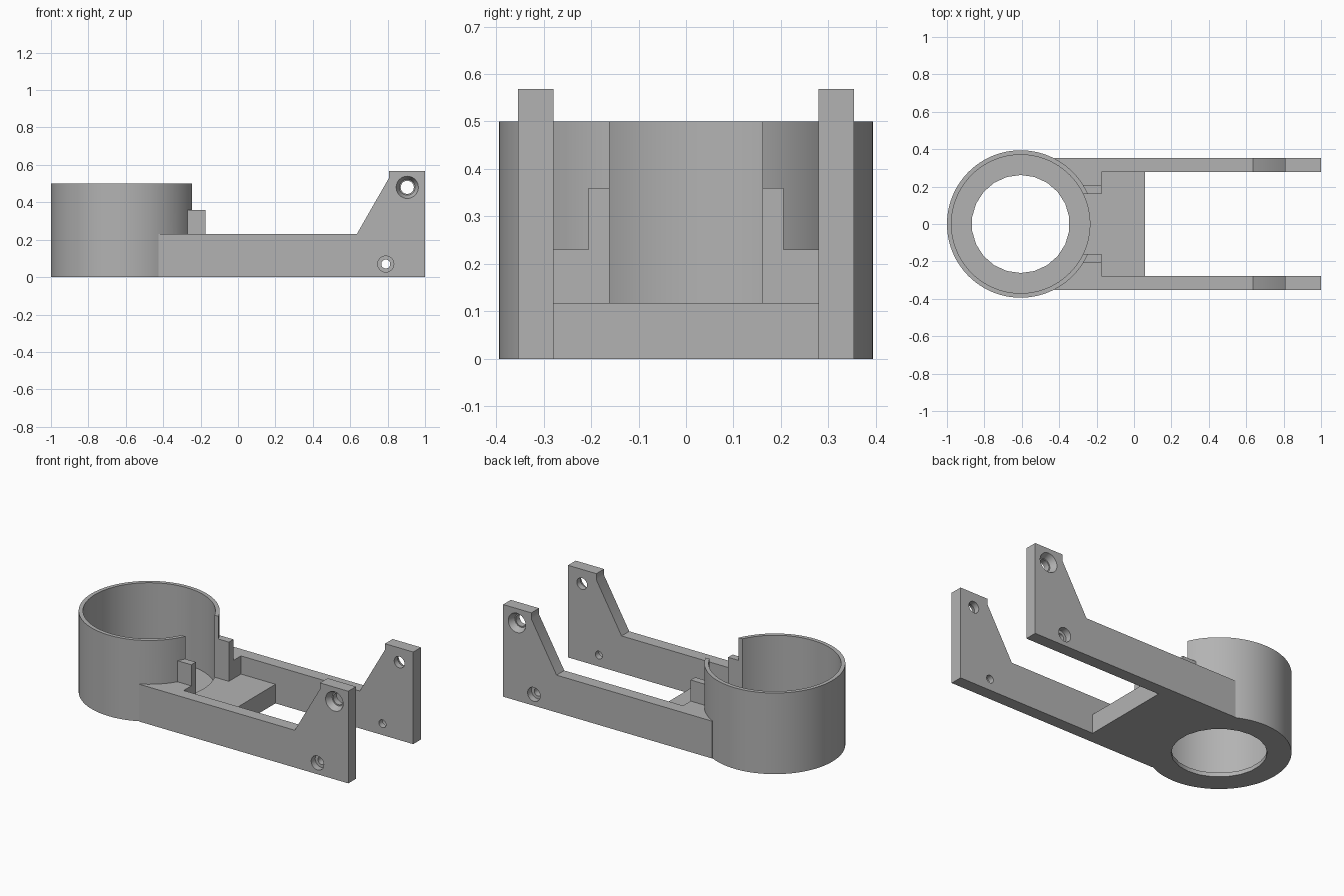
import bpy, bmesh, math
from mathutils import Matrix

cube = bpy.data.objects.get("Cube")
if cube:
    bpy.data.objects.remove(cube, do_unlink=True)

grey = bpy.data.materials.new("plain grey")
grey.use_nodes = True
colour = (0.45, 0.45, 0.45, 1)
grey.diffuse_color = colour
grey.node_tree.nodes["Principled BSDF"].inputs["Base Color"].default_value = colour

CUP_X, CUP_R, BORE_R, CUP_H = -0.606, 0.394, 0.37, 0.5
ARM_IN, ARM_OUT, ARM_H = 0.279, 0.354, 0.23
SLOT, DECK_H = 0.161, 0.118


def finish(name, bm):
    bmesh.ops.recalc_face_normals(bm, faces=bm.faces)
    mesh = bpy.data.meshes.new(name)
    bm.to_mesh(mesh)
    bm.free()
    mesh.materials.append(grey)
    ob = bpy.data.objects.new(name, mesh)
    bpy.context.collection.objects.link(ob)
    return ob


def box(name, x, y, z):
    bm = bmesh.new()
    bmesh.ops.create_cube(bm, size=1)
    for v in bm.verts:
        for i, (lo, hi) in enumerate((x, y, z)):
            v.co[i] = lo if v.co[i] < 0 else hi
    return finish(name, bm)


def upright(name, r, z0, z1, sides, turn=0):
    """Vertical cylinder on the cup axis."""
    bm = bmesh.new()
    m = Matrix.Translation((CUP_X, 0, (z0 + z1) / 2)) @ Matrix.Rotation(turn, 4, 'Z')
    bmesh.ops.create_cone(bm, cap_ends=True, segments=sides, radius1=r, radius2=r,
                          depth=z1 - z0, matrix=m)
    return finish(name, bm)


def drill(name, x, z, y0, y1, r0, r1):
    """Tapered or straight cutter along y, from y0 to y1."""
    bm = bmesh.new()
    m = Matrix.Translation((x, (y0 + y1) / 2, z)) @ Matrix.Rotation(-math.pi / 2, 4, 'X')
    bmesh.ops.create_cone(bm, cap_ends=True, segments=32, radius1=r0, radius2=r1,
                          depth=y1 - y0, matrix=m)
    return finish(name, bm)


def arm(name, y0, y1):
    profile = [(CUP_X + 0.18, 0), (1, 0), (1, 0.568), (0.807, 0.568),
               (0.807, 0.53), (0.635, ARM_H), (CUP_X + 0.18, ARM_H)]
    bm = bmesh.new()
    face = bm.faces.new([bm.verts.new((x, y0, z)) for x, z in profile])
    side = bmesh.ops.extrude_face_region(bm, geom=[face])["geom"]
    for v in side:
        if isinstance(v, bmesh.types.BMVert):
            v.co.y = y1
    return finish(name, bm)


def combine(target, tool, operation):
    mod = target.modifiers.new(operation, 'BOOLEAN')
    mod.operation, mod.object, mod.solver = operation, tool, 'EXACT'
    with bpy.context.temp_override(object=target, active_object=target):
        bpy.ops.object.modifier_apply(modifier=mod.name)
    bpy.data.objects.remove(tool, do_unlink=True)


# Solid cup and deck
body = upright("cup_and_arms_bracket", CUP_R, 0, CUP_H, 96)
combine(body, box("deck", (-0.5, 0.06), (-0.3, 0.3), (0, DECK_H)), 'UNION')

for s in (-1, 1):
    def span(a, b):
        return sorted((s * a, s * b))

    # Side arm with its raised end
    combine(body, arm("side_arm", *span(ARM_IN, ARM_OUT)), 'UNION')
    # Corner block and post beside the cup opening
    combine(body, box("corner_block", (-0.4, -0.175), span(SLOT, 0.3), (0, ARM_H)), 'UNION')
    combine(body, box("corner_post", (-0.3, -0.175), span(SLOT, 0.205), (0, 0.36)), 'UNION')
    # Screw holes, wider on the outer face
    for x, z, wide, narrow, taper in ((0.905, 0.48, 0.06, 0.035, 0.042),
                                      (0.79, 0.07, 0.043, 0.024, 0.043)):
        combine(body, drill("screw_hole", x, z, *span(0.2, 0.4), narrow, narrow), 'DIFFERENCE')
        radii = (wide, taper) if s < 0 else (taper, wide)
        combine(body, drill("screw_head", x, z, *span(0.315, ARM_OUT + 0.001), *radii),
                'DIFFERENCE')

# Cup interior, opening toward the arms, and hole in the cup floor
combine(body, upright("cup_bore", BORE_R, 0.025, 0.7, 96), 'DIFFERENCE')
combine(body, box("opening", (CUP_X, 0.3), (-SLOT, SLOT), (DECK_H, 0.7)), 'DIFFERENCE')
combine(body, upright("floor_hole", 0.262, -0.1, 0.1, 22), 'DIFFERENCE')

# Smooth round walls, sharp corners
bpy.ops.object.select_all(action='DESELECT')
body.select_set(True)
bpy.context.view_layer.objects.active = body
bpy.ops.object.shade_smooth_by_angle(angle=math.radians(30))
